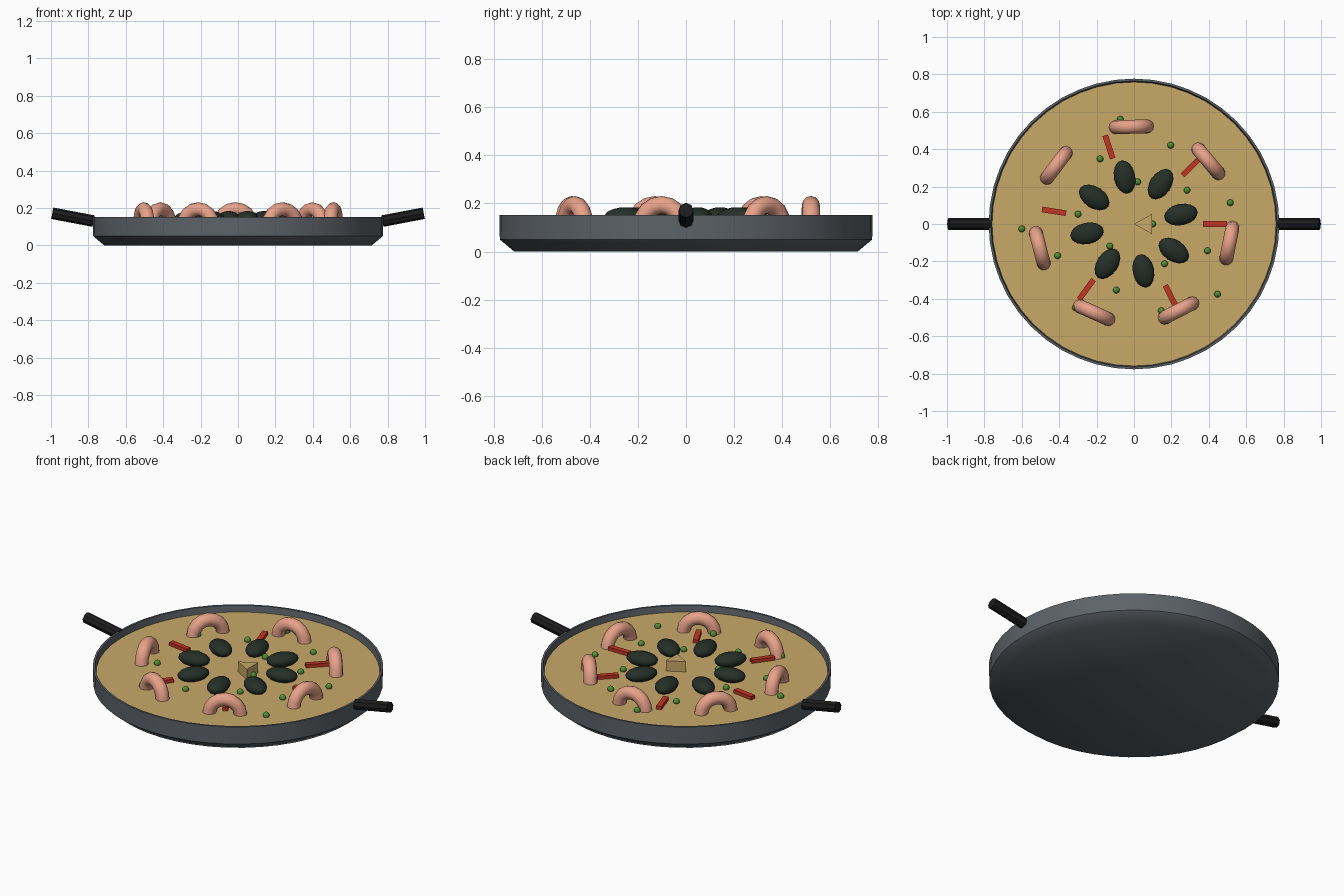
import bpy, bmesh, math
from mathutils import Matrix, Vector

if "Cube" in bpy.data.objects:
    bpy.data.objects.remove(bpy.data.objects["Cube"])


def material(name, rgb):
    m = bpy.data.materials.new(name)
    m.diffuse_color = (*rgb, 1)
    m.use_nodes = True
    m.node_tree.nodes["Principled BSDF"].inputs["Base Color"].default_value = m.diffuse_color
    return m


STEEL = material("dark steel", (0.11, 0.125, 0.14))
BLACK = material("handle black", (0.012, 0.012, 0.013))
RICE = material("golden rice", (0.58, 0.40, 0.14))
PINK = material("shrimp pink", (0.80, 0.36, 0.25))
SHELL = material("mussel shell", (0.018, 0.028, 0.020))
RED = material("pepper red", (0.55, 0.035, 0.016))
GREEN = material("pea green", (0.08, 0.28, 0.035))
RICE_Z = 0.115


def finish(name, bm, mat, smooth=None):
    bmesh.ops.recalc_face_normals(bm, faces=bm.faces)
    me = bpy.data.meshes.new(name)
    bm.to_mesh(me)
    bm.free()
    me.materials.append(mat)
    ob = bpy.data.objects.new(name, me)
    bpy.context.collection.objects.link(ob)
    if smooth:
        bpy.ops.object.select_all(action='DESELECT')
        ob.select_set(True)
        bpy.context.view_layer.objects.active = ob
        bpy.ops.object.shade_smooth_by_angle(angle=math.radians(smooth))
    return ob


def lathe(name, profile, mat, smooth, seg=48):
    bm = bmesh.new()
    rings = [[bm.verts.new((r * math.cos(math.tau * i / seg), r * math.sin(math.tau * i / seg), z))
              for i in range(seg)] for r, z in profile]
    for a, b in zip(rings, rings[1:]):
        for i in range(seg):
            j = (i + 1) % seg
            bm.faces.new((a[i], a[j], b[j], b[i]))
    bm.faces.new(rings[0])
    bm.faces.new(rings[-1])
    return finish(name, bm, mat, smooth)


def place(angle, radius, z):
    """Frame at a ring position with local x pointing outwards."""
    return Matrix.Rotation(angle, 4, 'Z') @ Matrix.Translation((radius, 0, z))


# Pan with chamfered base and thin rim, filled with rice
lathe("pan", [(0.715, 0), (0.775, 0.05), (0.777, 0.152), (0.765, 0.152), (0.755, 0.08)], STEEL, 45)
lathe("rice", [(0.755, 0.085), (0.759, RICE_Z)], RICE, 30)

# Two upward-tilted handles
for side, label in ((1, "right"), (-1, "left")):
    a, b = Vector((0.772 * side, 0, 0.13)), Vector((0.993 * side, 0, 0.172))
    bm = bmesh.new()
    rot = (b - a).to_track_quat('Z', 'Y').to_matrix().to_4x4()
    bmesh.ops.create_cone(bm, cap_ends=True, segments=8, radius1=0.031, radius2=0.031,
                          depth=(b - a).length, matrix=Matrix.Translation((a + b) / 2) @ rot)
    finish("handle_" + label, bm, BLACK)

# Shrimp: upright arched tubes set along a ring
for k in range(7):
    frame = place(0.70 + k * math.tau / 7, 0.52, RICE_Z - 0.005)
    bm = bmesh.new()
    rings, seg, steps = [], 12, 8
    for s in range(steps + 1):
        t = math.pi * s / steps
        ring = []
        for i in range(seg):
            u = math.tau * i / seg
            d = 0.084 + 0.037 * math.cos(u)
            ring.append(bm.verts.new(frame @ Vector((0.037 * math.sin(u), d * math.cos(t), d * math.sin(t)))))
        rings.append(ring)
    for p, q in zip(rings, rings[1:]):
        for i in range(seg):
            j = (i + 1) % seg
            bm.faces.new((p[i], p[j], q[j], q[i]))
    bm.faces.new(rings[0])
    bm.faces.new(rings[-1])
    finish(f"shrimp_{k + 1}", bm, PINK, 50)

# Mussels: flattened ellipsoids pointing outwards
for k in range(8):
    bm = bmesh.new()
    frame = place(math.radians(11.3 + 45 * k), 0.256, 0.146) @ Matrix.Diagonal((0.09, 0.057, 0.038, 1))
    bmesh.ops.create_uvsphere(bm, u_segments=16, v_segments=10, radius=1, matrix=frame)
    finish(f"mussel_{k + 1}", bm, SHELL, 50)

# Pepper strips
for k in range(6):
    bm = bmesh.new()
    frame = place(math.radians(-63 * k), 0.433, RICE_Z + 0.008) @ Matrix.Diagonal((0.13, 0.03, 0.024, 1))
    bmesh.ops.create_cube(bm, size=1, matrix=frame)
    finish(f"pepper_strip_{k + 1}", bm, RED)

# Peas scattered in a spiral
for k in range(18):
    bm = bmesh.new()
    frame = place(math.radians(222.5 * k), math.sqrt(0.01 + 0.0206 * k), RICE_Z + 0.008)
    bmesh.ops.create_uvsphere(bm, u_segments=12, v_segments=8, radius=0.018, matrix=frame)
    finish(f"pea_{k + 1}", bm, GREEN, 60)

# Three-sided wedge in the middle
bm = bmesh.new()
for z in (RICE_Z - 0.005, 0.176):
    bm.faces.new([bm.verts.new(p) for p in ((0, 0, z), (0.095, -0.053, z), (0.095, 0.053, z))])
bmesh.ops.bridge_loops(bm, edges=bm.edges[:])
finish("centre_wedge", bm, RICE)
